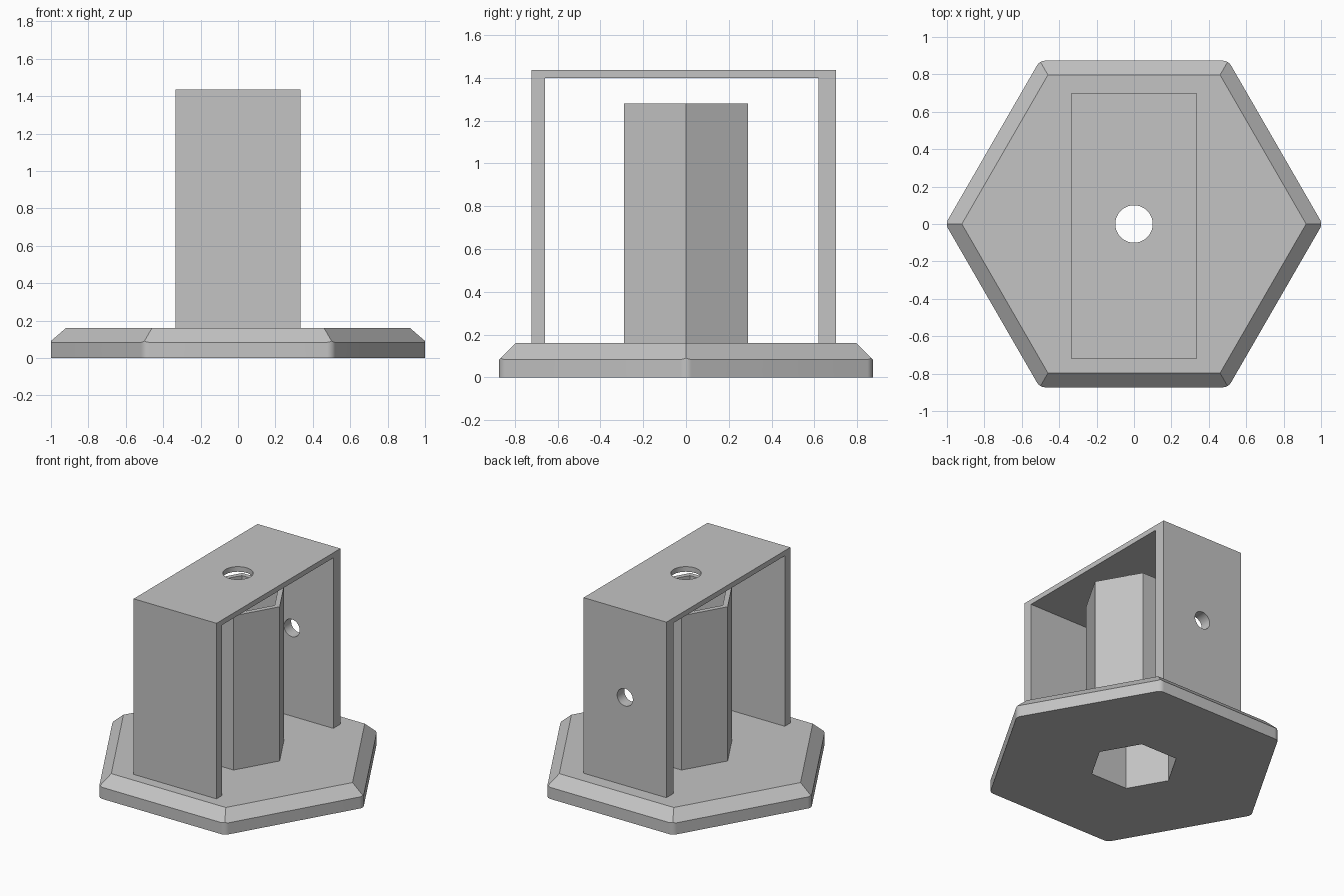
import bpy, bmesh, math
from mathutils import Vector

cube = bpy.data.objects.get("Cube")
if cube:
    bpy.data.objects.remove(cube, do_unlink=True)

# One plain grey for the whole model
GREY = (0.55, 0.55, 0.55, 1)
grey = bpy.data.materials.new("plain grey")
grey.use_nodes = True
grey.diffuse_color = GREY
grey.node_tree.nodes["Principled BSDF"].inputs["Base Color"].default_value = GREY


def finish(name, bm):
    bmesh.ops.recalc_face_normals(bm, faces=bm.faces)
    mesh = bpy.data.meshes.new(name)
    bm.to_mesh(mesh)
    bm.free()
    mesh.materials.append(grey)
    obj = bpy.data.objects.new(name, mesh)
    bpy.context.collection.objects.link(obj)
    return obj


def select(obj):
    bpy.ops.object.select_all(action='DESELECT')
    obj.select_set(True)
    bpy.context.view_layer.objects.active = obj


def prism(name, points, offset):
    """Extrude a closed outline along an offset."""
    bm = bmesh.new()
    face = bm.faces.new([bm.verts.new(p) for p in points])
    new = bmesh.ops.extrude_face_region(bm, geom=[face])["geom"]
    bmesh.ops.translate(bm, vec=offset,
                        verts=[v for v in new if isinstance(v, bmesh.types.BMVert)])
    return finish(name, bm)


def ring(radius, sides, z):
    turn = math.tau / sides
    return [Vector((radius * math.cos(i * turn), radius * math.sin(i * turn), z))
            for i in range(sides)]


def cut(obj, cutter):
    mod = obj.modifiers.new("cut", 'BOOLEAN')
    mod.operation = 'DIFFERENCE'
    mod.solver = 'EXACT'
    mod.object = cutter
    select(obj)
    bpy.ops.object.modifier_apply(modifier=mod.name)
    bpy.data.objects.remove(cutter, do_unlink=True)


def smooth(obj):
    select(obj)
    bpy.ops.object.shade_smooth_by_angle(angle=math.radians(30))


# Main sizes
BASE_TOP, TUBE_TOP, TOP = 0.16, 1.28, 1.435
APOTHEM, CHAMFER, FILLET, STEPS = 0.873, 0.076, 0.05, 8
COS30 = math.cos(math.pi / 6)
TUBE_R, BORE_R = 0.335, 0.295

# Hexagonal base: rounded corners, chamfered upper edge
bm = bmesh.new()
lower, upper = [], []
for i in range(6):
    centre = Vector(((APOTHEM - FILLET) / COS30, 0))
    for k in range(STEPS + 1):
        a = (k / STEPS - 0.5) * math.pi / 3
        p = centre + FILLET * Vector((math.cos(a), math.sin(a)))
        reach = p.x * COS30 + abs(p.y) / 2
        z = BASE_TOP - (reach - (APOTHEM - CHAMFER))
        c, s = math.cos(i * math.pi / 3), math.sin(i * math.pi / 3)
        x, y = c * p.x - s * p.y, s * p.x + c * p.y
        lower.append(bm.verts.new((x, y, 0)))
        upper.append(bm.verts.new((x, y, z)))
rim = [bm.verts.new(p) for p in ring((APOTHEM - CHAMFER) / COS30, 6, BASE_TOP)]
count = len(lower)
for i in range(count):
    j = (i + 1) % count
    bm.faces.new([lower[i], lower[j], upper[j], upper[i]])
per = STEPS + 1
for i in range(6):
    start = i * per + STEPS // 2
    edge = [upper[(start + k) % count] for k in range(per + 1)]
    bm.faces.new(edge + [rim[(i + 1) % 6], rim[i]])
bm.faces.new(rim)
bm.faces.new(lower[::-1])
base = finish("hexagonal_base", bm)
cut(base, prism("base_cutter", ring(BORE_R, 6, -0.1), (0, 0, 0.5)))
smooth(base)

# Open hexagonal tube standing on the base
bm = bmesh.new()
rings = [[bm.verts.new(p) for p in ring(r, 6, z)]
         for r, z in ((TUBE_R, BASE_TOP), (TUBE_R, TUBE_TOP),
                      (BORE_R, TUBE_TOP), (BORE_R, BASE_TOP))]
for a in range(4):
    one, two = rings[a], rings[(a + 1) % 4]
    for i in range(6):
        j = (i + 1) % 6
        bm.faces.new([one[i], one[j], two[j], two[i]])
finish("hexagonal_tube", bm)

# Arched bracket: front plate, back plate and roof in one profile
WIDTH = 0.333
FRONT, BACK, FRONT_IN, BACK_IN, ROOF = -0.722, 0.70, -0.658, 0.618, 1.398
profile = [(FRONT, BASE_TOP), (FRONT, TOP), (BACK, TOP), (BACK, BASE_TOP),
           (BACK_IN, BASE_TOP), (BACK_IN, ROOF), (FRONT_IN, ROOF), (FRONT_IN, BASE_TOP)]
bracket = prism("bracket", [(-WIDTH, y, z) for y, z in profile], (2 * WIDTH, 0, 0))

# Round holes in the roof and the back plate
cut(bracket, prism("roof_cutter", ring(0.1, 48, TOP - 0.1), (0, 0, 0.3)))
back_hole = [(p.x, 0.5, 0.8 + p.y) for p in ring(0.063, 40, 0)]
cut(bracket, prism("back_cutter", back_hole, (0, 0.4, 0)))
smooth(bracket)
